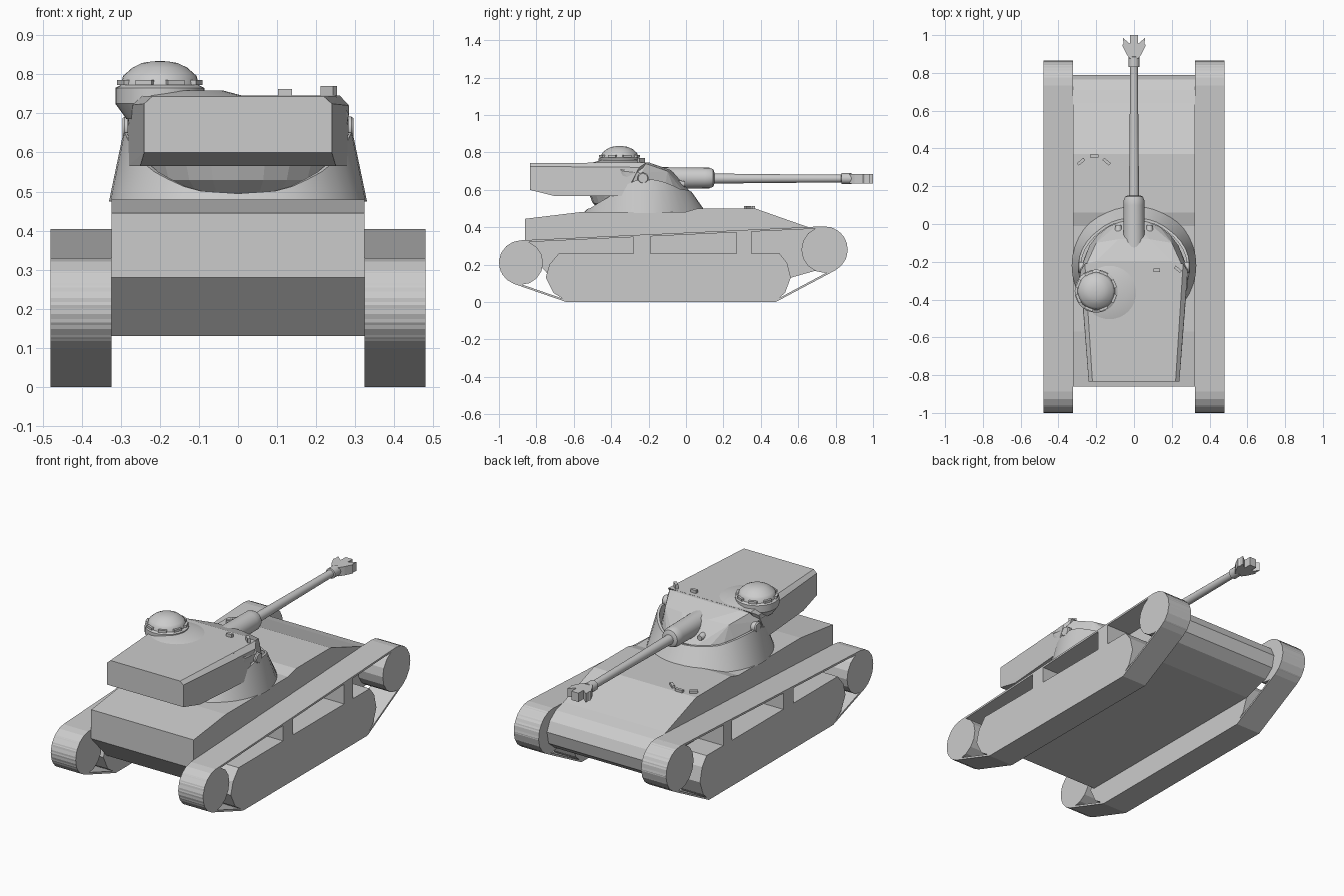
import bpy, bmesh
from math import sin, cos, radians, pi, hypot
from mathutils import Vector, Matrix

if "Cube" in bpy.data.objects:
    bpy.data.objects.remove(bpy.data.objects["Cube"])


def finish(name, bm, mirror=False, smooth=False):
    bmesh.ops.recalc_face_normals(bm, faces=bm.faces)
    me = bpy.data.meshes.new(name)
    bm.to_mesh(me)
    bm.free()
    ob = bpy.data.objects.new(name, me)
    bpy.context.collection.objects.link(ob)
    if mirror:
        ob.modifiers.new("mirror", 'MIRROR').use_mirror_merge = False
    if smooth:
        bpy.ops.object.select_all(action='DESELECT')
        ob.select_set(True)
        bpy.context.view_layer.objects.active = ob
        bpy.ops.object.shade_smooth_by_angle(angle=radians(35))
    return ob


def prism(name, pts, vec, mirror=False):
    bm = bmesh.new()
    f = bm.faces.new([bm.verts.new(p) for p in pts])
    g = bmesh.ops.extrude_face_region(bm, geom=[f], use_keep_orig=True)
    bmesh.ops.translate(bm, vec=vec, verts=[v for v in g['geom'] if isinstance(v, bmesh.types.BMVert)])
    return finish(name, bm, mirror)


def side_prism(name, yz, x0, x1, mirror=False):
    return prism(name, [(x0, y, z) for y, z in yz], (x1 - x0, 0, 0), mirror)


def box(name, centre, size, rot=0, mirror=False):
    bm = bmesh.new()
    bmesh.ops.create_cube(bm, size=1, matrix=Matrix.Translation(centre) @ Matrix.Rotation(rot, 4, 'Z')
                          @ Matrix.Diagonal((*size, 1)))
    return finish(name, bm, mirror)


def lathe(name, profile, base, axis='Z', n=24, mirror=False):
    """Turn a (radius, height) profile about an axis through base."""
    rot = {'Z': Matrix(), 'Y': Matrix.Rotation(-pi / 2, 4, 'X'), 'X': Matrix.Rotation(pi / 2, 4, 'Y')}[axis]
    m = Matrix.Translation(base) @ rot
    bm = bmesh.new()
    rings = [[bm.verts.new(m @ Vector((max(r, .0005) * cos(2 * pi * i / n), max(r, .0005) * sin(2 * pi * i / n), h)))
              for i in range(n)] for r, h in profile]
    for a, b in zip(rings, rings[1:]):
        for i in range(n):
            bm.faces.new((a[i], a[i - 1], b[i - 1], b[i]))
    bm.faces.new(rings[0])
    bm.faces.new(rings[-1])
    return finish(name, bm, mirror, True)


def hull_of(name, pts):
    bm = bmesh.new()
    for p in pts:
        bm.verts.new(p)
    r = bmesh.ops.convex_hull(bm, input=bm.verts)
    loose = [v for v in bm.verts if not v.link_faces]
    bmesh.ops.delete(bm, geom=loose, context='VERTS')
    bmesh.ops.dissolve_limit(bm, angle_limit=radians(2), verts=bm.verts, edges=bm.edges)
    return finish(name, bm)


def arc(cy, cz, r, a0, a1, n):
    return [(cy + r * cos(radians(a0 + (a1 - a0) * i / n)), cz + r * sin(radians(a0 + (a1 - a0) * i / n)))
            for i in range(n + 1)]


# Hull
side_prism("hull", [(-.86, .445), (-.57, .48), (-.01, .48), (.06, .5), (.37, .5), (.64, .405), (.71, .385),
                    (.765, .345), (.79, .29), (.775, .22), (.72, .175), (.56, .13), (-.72, .13), (-.86, .28)],
           -.323, .323)

# Running gear
X0, X1 = .323, .48
side_prism("wheel_housing", [(-.64, .005), (.48, .005), (.53, .05), (.56, .13), (.54, .21), (.5, .26),
                             (-.68, .26), (-.73, .2), (-.75, .13), (-.71, .05)], X0, X1, True)
side_prism("idler_wheel", arc(-.882, .21, .118, 0, 337.5, 15), X0, X1, True)
side_prism("drive_wheel", arc(.741, .28, .124, 0, 337.5, 15), X0, X1, True)
side_prism("rear_spacer", [(-.28, .25), (-.19, .25), (-.19, .353), (-.28, .349)], X0, X1, True)
side_prism("front_spacer", [(.27, .25), (.35, .25), (.35, .378), (.27, .374)], X0, X1, True)

# Track belt: a thin closed loop around the wheels
path = arc(-.88, .21, .12, 93, 250, 8) + [(-.64, 0), (.48, 0)] + arc(.74, .28, .125, -62, 93, 8)
bm = bmesh.new()
loops = []
for i, (y, z) in enumerate(path):
    py, pz = path[i - 1]
    ny, nz = path[(i + 1) % len(path)]
    ty, tz = ny - py, nz - pz
    k = .011 / hypot(ty, tz)
    iy, iz = y - tz * k, z + ty * k
    loops.append([bm.verts.new(p) for p in ((X0, y, z), (X1, y, z), (X1, iy, iz), (X0, iy, iz))])
for i, b in enumerate(loops):
    a = loops[i - 1]
    for j in range(4):
        bm.faces.new((a[j], a[j - 1], b[j - 1], b[j]))
finish("track_belt", bm, True)

# Turret collar: cone with a rim that is high at the sides and low at the back
keys = [(0, .25, .585), (45, .265, .605), (78, .292, .655), (102, .294, .65), (130, .3, .56), (158, .308, .503),
        (180, .31, .495)]


def rim(deg):
    d = min(deg, 360 - deg)
    for (a, r0, h0), (b, r1, h1) in zip(keys, keys[1:]):
        if d <= b:
            t = (d - a) / (b - a)
            return r0 + (r1 - r0) * t, h0 + (h1 - h0) * t


bm = bmesh.new()
cols = []
for i in range(40):
    d = i * 9
    r, h = rim(d)
    s, c = sin(radians(d)), cos(radians(d))
    cols.append([bm.verts.new((s * q, -.22 + c * q, z)) for q, z in
                 ((.33, .475), (r, h), (r - .014, h), (r - .014, .485))])
for i, b in enumerate(cols):
    a = cols[i - 1]
    for j in range(3):
        bm.faces.new((a[j], b[j], b[j + 1], a[j + 1]))
bm.faces.new([c[3] for c in cols])
finish("turret_collar", bm, smooth=True)

# Upper turret: rounded front body and boxy bustle
pts = []
for r, z in ((.2, .487), (.25, .53), (.272, .59)):
    pts += [(r * cos(pi * i / 12), -.25 + r * sin(pi * i / 12), z) for i in range(24)]
for s in (-1, 1):
    pts += [(s * .283, -.24, .69), (s * .283, -.34, .7), (s * .25, -.21, .738), (s * .2, -.195, .745),
            (s * .2, -.1, .70), (s * .08, -.08, .705), (s * .25, -.4, .745)]
hull_of("turret_front", pts)
pts = []
for s in (-1, 1):
    pts += [(s * .24, -.835, .6), (s * .24, -.835, .725), (s * .22, -.835, .743), (s * .25, -.7, .566),
            (s * .28, -.33, .566), (s * .284, -.25, .72), (s * .26, -.21, .746)]
hull_of("turret_bustle", pts)
lathe("trunnion_cap", [(.03, 0), (.03, .035), (.025, .041)], (.255, -.23, .662), 'X', 16, True)

# Cupola
lathe("cupola_plinth", [(.15, .735), (.15, .743), (.09, .759)], (-.13, -.36, 0), n=32)
lathe("cupola", [(.085, .685), (.114, .725), (.114, .765), (.1, .772), (.094, .796), (.086, .803), (.07, .817),
                 (.045, .829), (.02, .833), (0, .834)], (-.2, -.355, 0), n=32)
for i in range(8):
    a = i * pi / 4 + pi / 8
    box("vision_block", (-.2 + .1 * cos(a), -.355 + .1 * sin(a), .779), (.018, .045, .013), a)

# Gun
lathe("gun_mantlet", [(.058, -.14), (.055, .1), (.055, .125), (.047, .145), (.03, .152)], (0, 0, .663), 'Y')
lathe("gun_barrel", [(.027, .14), (.023, .5), (.021, .83), (.029, .832), (.029, .885), (.02, .887), (.02, .95)],
      (0, 0, .66), 'Y', 20)
half = [(.022, .875), (.04, .9), (.062, .945), (.056, .955), (.058, .985), (.035, .965), (.022, .955), (.022, 1)]
prism("muzzle_brake", [(x, y, .634) for x, y in half] + [(-x, y, .634) for x, y in reversed(half)], (0, 0, .05))
lathe("mantlet_boss", [(.026, -.13), (.022, -.04), (.014, -.005)], (.082, 0, .63), 'Y', 12, True)

# Small roof and driver fittings
box("roof_sight", (.12, -.245, .752), (.036, .018, .022))
box("roof_periscope", (.232, -.24, .753), (.042, .016, .034), radians(-40))
for x, y, a in ((-.28, .33, 40), (-.21, .36, 0), (-.145, .33, -40)):
    box("driver_periscope", (x, y, .503), (.045, .016, .022), radians(a))
